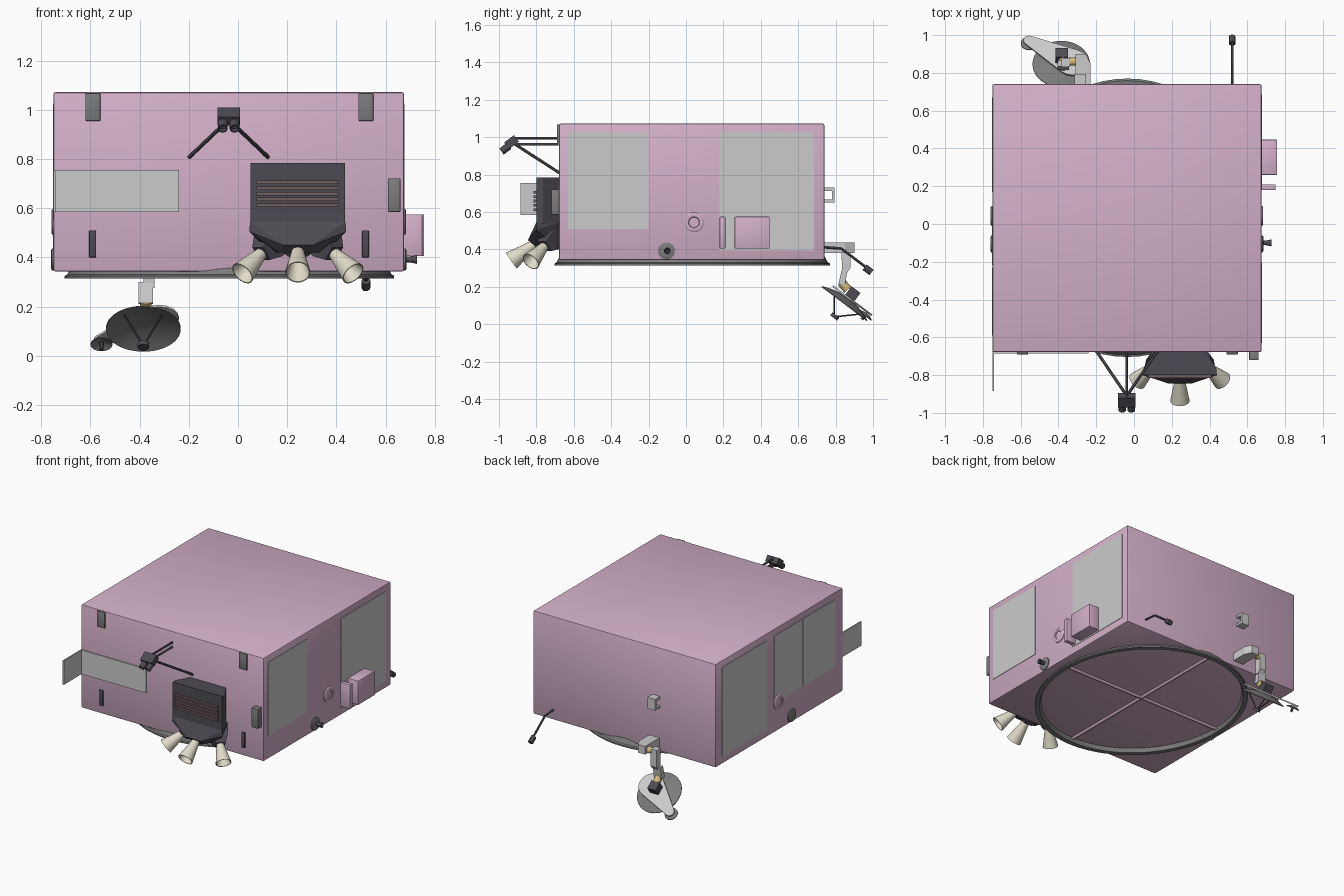
import bpy, bmesh, math
from mathutils import Vector, Matrix

if "Cube" in bpy.data.objects:
    bpy.data.objects.remove(bpy.data.objects["Cube"])


def mat(name, r, g, b):
    m = bpy.data.materials.new(name)
    m.diffuse_color = (r, g, b, 1)
    m.use_nodes = True
    m.node_tree.nodes["Principled BSDF"].inputs["Base Color"].default_value = m.diffuse_color
    return m


PINK = mat("pink", 0.66, 0.44, 0.59)
DARK = mat("dark", 0.075, 0.07, 0.085)
STEEL = mat("steel", 0.2, 0.2, 0.2)
CREAM = mat("cream", 0.75, 0.71, 0.58)
GOLD = mat("gold", 0.65, 0.5, 0.2)
BROWN = mat("brown", 0.16, 0.11, 0.12)


def finish(name, bm, m=None, angle=30):
    bmesh.ops.recalc_face_normals(bm, faces=bm.faces)
    me = bpy.data.meshes.new(name)
    bm.to_mesh(me)
    bm.free()
    ob = bpy.data.objects.new(name, me)
    bpy.context.collection.objects.link(ob)
    if m:
        me.materials.append(m)
    me.shade_smooth()
    me.set_sharp_from_angle(angle=math.radians(angle))
    return ob


def box(name, x0, x1, y0, y1, z0, z1, m=None, bevel=0):
    bm = bmesh.new()
    bmesh.ops.create_cube(bm, size=1)
    for v in bm.verts:
        v.co = ((x0 + x1) / 2 + v.co.x * (x1 - x0), (y0 + y1) / 2 + v.co.y * (y1 - y0),
                (z0 + z1) / 2 + v.co.z * (z1 - z0))
    if bevel:
        bmesh.ops.bevel(bm, geom=bm.edges[:], offset=bevel, segments=2, affect='EDGES', profile=0.5)
    return finish(name, bm, m)


def hull(name, pts, m=None):
    bm = bmesh.new()
    for p in pts:
        bm.verts.new(p)
    bmesh.ops.convex_hull(bm, input=bm.verts[:])
    return finish(name, bm, m, 15)


def lathe(name, profile, centre, axis, m=None, closed=False, sides=32, scale=(1, 1)):
    """Revolve (radius, height) points about an axis."""
    rot = Vector((0, 0, 1)).rotation_difference(Vector(axis).normalized()).to_matrix()
    bm = bmesh.new()
    rings = []
    for r, h in profile:
        rings.append([bm.verts.new(Vector(centre) + rot @ Vector((
            r * scale[0] * math.cos(2 * math.pi * i / sides),
            r * scale[1] * math.sin(2 * math.pi * i / sides), h))) for i in range(sides)])
    n = len(rings)
    for k in range(n if closed else n - 1):
        a, b = rings[k], rings[(k + 1) % n]
        for i in range(sides):
            j = (i + 1) % sides
            bm.faces.new((a[i], a[j], b[j], b[i]))
    if not closed:
        bm.faces.new(rings[0])
        bm.faces.new(rings[-1])
    return finish(name, bm, m)


def rod(name, p, q, r, m=DARK, r2=None, sides=12):
    p, q = Vector(p), Vector(q)
    return lathe(name, [(r, 0), (r if r2 is None else r2, (q - p).length)], p, q - p, m, sides=sides)


# Main body and side radiators
box("body", -0.75, 0.675, -0.678, 0.74, 0.343, 1.072, PINK, 0.008)
for i, (x, y0, y1, z0) in enumerate([(0.675, -0.63, -0.20, 0.508), (0.675, 0.18, 0.685, 0.395),
                                     (-0.75, 0.17, 0.67, 0.395), (-0.75, -0.22, 0.09, 0.55),
                                     (-0.75, -0.59, -0.23, 0.55)]):
    box(f"radiator_{i}", x - 0.003, x + 0.003, y0, y1, z0, 1.025)

# Oval adapter ring underneath with cross ribs
lathe("adapter_ring", [(0.955, 0.37), (0.985, 0.33), (1.0, 0.325), (1.0, 0.315), (0.955, 0.315), (0.925, 0.37)],
      (-0.035, 0.033, 0), (0, 0, 1), STEEL, True, 64, (0.67, 0.737))
rod("rib_x", (-0.67, 0.033, 0.343), (0.60, 0.033, 0.343), 0.013, PINK)
rod("rib_y", (-0.035, -0.66, 0.343), (-0.035, 0.72, 0.343), 0.013, PINK)

# L-shaped front panel
box("front_panel", -0.75, -0.24, -0.686, -0.676, 0.585, 0.755)
box("front_fin", -0.75, -0.741, -0.885, -0.676, 0.585, 0.755)

# Front fittings
for i, (x0, x1, z0, z1, d) in enumerate([(-0.62, -0.56, 0.955, 1.068, 0.012), (0.49, 0.55, 0.955, 1.068, 0.012),
                                         (-0.605, -0.577, 0.40, 0.51, 0.008), (0.505, 0.532, 0.40, 0.51, 0.008),
                                         (0.61, 0.66, 0.585, 0.722, 0.042)]):
    box(f"front_fitting_{i}", x0, x1, -0.678 - d, -0.67, z0, z1, DARK if i in (2, 3) else STEEL, 0.003)

# Camera on struts
cx = -0.038
u, w = Vector((0, -0.8, -0.6)), Vector((0, 0.6, -0.8))
c = Vector((cx, -0.935, 0.972))
hull("camera_body", [c + Vector((sx * 0.046, 0, 0)) + u * a + w * b
                     for sx in (-1, 1) for a in (-0.035, 0.03) for b in (-0.022, 0.022)], DARK)
for s in (-1, 1):
    p = c + Vector((s * 0.024, 0, 0)) + u * 0.02 + w * 0.008
    lathe("camera_lens", [(0.02, 0), (0.02, 0.05), (0.015, 0.05), (0.013, 0.035)], p, u, DARK, sides=20)
    rod("camera_brace", (cx, -0.91, 0.96), (cx + s * 0.16, -0.675, 0.808), 0.008)
for z in (0.994, 0.962):
    rod("camera_boom", (cx, -0.92, z), (cx, -0.675, z), 0.007)

# Engine housing, louvres and skirt
ex = 0.243
hull("engine_box", [(ex + s * w2, y, z) for s in (-1, 1) for z in (0.54, 0.785)
                    for w2, y in ((0.135, -0.675), (0.193, -0.765), (0.193, -0.80))], DARK)
for i in range(5):
    z = 0.613 + i * 0.023
    box(f"louvre_{i}", ex - 0.168, ex + 0.168, -0.815, -0.795, z - 0.007, z + 0.007, BROWN)
hull("engine_skirt", [(ex + s * a, y, z) for s in (-1, 1) for a, y, z in (
    (0.194, -0.80, 0.545), (0.197, -0.80, 0.505), (0.15, -0.675, 0.545), (0.11, -0.70, 0.42),
    (0.07, -0.81, 0.42), (0.06, -0.845, 0.45))], DARK)

# Three pods with nozzles
for s in (-1, 0, 1):
    start = Vector((ex + s * 0.14, -0.75 if s else -0.80, 0.425 if s else 0.435))
    end = Vector((ex + s * 0.225, -0.83 if s else -0.935, 0.335 if s else 0.34))
    d = (end - start).normalized()
    side = d.cross(Vector((0, 0, 1))).normalized()
    up = side.cross(d)
    hull("nozzle_pod", [start + d * a + side * b * sx + up * b * sz for sx in (-1, 1) for sz in (-1, 1)
                        for a, b in ((-0.11, 0.06), (-0.03, 0.05), (0.015, 0.032))], DARK)
    length = (end - start).length
    lathe("nozzle", [(0.022, 0), (0.036, length * 0.5), (0.051, length), (0.047, length), (0.016, 0.02)],
          start, d, CREAM, sides=32)

# Side ports and attitude thrusters on both sides
for s, x in ((1, 0.675), (-1, -0.75)):
    lathe("side_port", [(0.053, -0.02), (0.053, 0.004), (0.045, 0.009), (0.03, 0.009), (0.027, 0.005)],
          (x, 0.043, 0.545), (s, 0, 0), PINK)
    lathe("thruster_base", [(0.045, -0.01), (0.045, 0.006), (0.036, 0.01)], (x, -0.105, 0.392), (s, 0, 0), STEEL)
lathe("side_thruster", [(0.012, 0), (0.012, 0.02), (0.018, 0.05), (0.014, 0.05), (0.006, 0.03)],
      (0.677, -0.10, 0.392), (1, 0, 0), DARK)
box("side_case", 0.67, 0.757, 0.26, 0.447, 0.405, 0.575, PINK, 0.004)
box("side_slab", 0.67, 0.75, 0.18, 0.21, 0.405, 0.575, PINK, 0.004)

# Rear hook and bent probe
for n, y0, y1, z0, z1 in (("top", 0.735, 0.795, 0.713, 0.73), ("low", 0.735, 0.795, 0.65, 0.667),
                          ("back", 0.78, 0.795, 0.65, 0.73)):
    box("rear_hook_" + n, -0.315, -0.255, y0, y1, z0, z1)
path = [(0.52, 0.735, 0.412), (0.52, 0.83, 0.405), (0.52, 0.975, 0.295)]
rod("probe_root", path[0], path[1], 0.007)
rod("probe_arm", path[1], path[2], 0.007)
rod("probe_head", (0.52, 0.955, 0.305), (0.52, 0.992, 0.277), 0.018)

# Dish mount and arm
hull("dish_mount", [(x, y, z) for x, y in ((-0.23, 0.735), (-0.23, 0.85), (-0.255, 0.90), (-0.31, 0.90),
                                           (-0.31, 0.735)) for z in (0.38, 0.437)])
rod("shoulder_joint", (-0.31, 0.86, 0.40), (-0.345, 0.86, 0.40), 0.022, GOLD, sides=20)
hull("upper_arm", [(x, y, z) for x in (-0.385, -0.34) for y, z in (
    (0.83, 0.42), (0.88, 0.42), (0.88, 0.30), (0.86, 0.275), (0.835, 0.275))])
hull("lower_arm", [(x, y, z) for x in (-0.405, -0.345) for y, z in (
    (0.835, 0.30), (0.865, 0.30), (0.85, 0.21), (0.815, 0.215))])
rod("elbow_joint", (-0.375, 0.83, 0.225), (-0.375, 0.865, 0.185), 0.024, GOLD, sides=20)

# Tilted dishes: n is the pointing direction, e runs down and back
n, e, X = Vector((0, -0.6, -0.8)), Vector((0, 0.8, -0.6)), Vector((1, 0, 0))
dc = Vector((-0.385, 0.845, 0.108))


def dish(name, centre, r, depth, m):
    prof = [(r * k / 6, depth * (k / 6) ** 2 - depth) for k in range(1, 7)]
    back = [(rr, h - 0.005) for rr, h in prof]
    lathe(name, back + prof[::-1], centre, n, m, sides=48)


dish("main_dish", dc, 0.152, 0.035, STEEL)
feed = dc + n * 0.085
rod("dish_feed", feed - n * 0.012, feed + n * 0.008, 0.023, sides=20)
for a in (45, 135, 270):
    t = math.radians(a)
    rod("feed_strut", dc + (X * math.cos(t) - e * math.sin(t)) * 0.11 - n * 0.017, feed, 0.004, sides=8)
sc = Vector((-0.555, 0.955, 0.045))
dish("small_dish", sc, 0.044, 0.014, STEEL)
rod("small_feed", sc - n * 0.012, sc + n * 0.025, 0.008)

# Backing plate joining both dishes, and the drive block
plate = []
for p, r in ((dc + X * 0.06 - e * 0.02, 0.085), (sc, 0.03)):
    base = p - n * (n.dot(p - dc)) - n * 0.036
    for i in range(16):
        t = i * math.pi / 8
        q = base + X * r * math.cos(t) + e * r * math.sin(t)
        plate += [q, q - n * 0.01]
hull("dish_plate", plate)
dk = dc - n * 0.08
hull("drive_block", [dk + X * a + e * b + n * h for a in (-0.03, 0.035) for b in (-0.025, 0.035)
                     for h in (-0.02, 0.04)], DARK)
